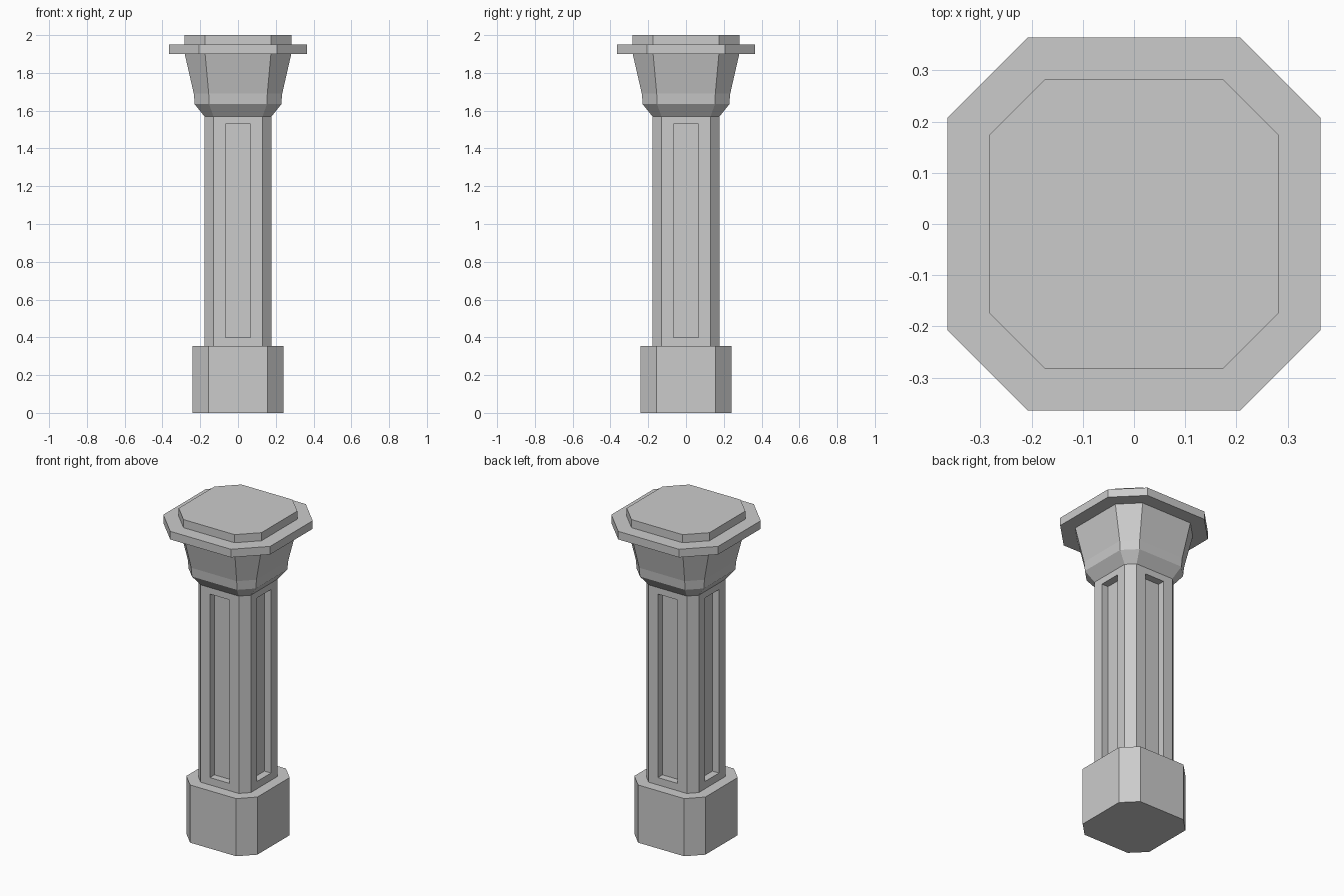
import bpy, bmesh

if "Cube" in bpy.data.objects:
    bpy.data.objects.remove(bpy.data.objects["Cube"])


def ring(half, flat, z):
    # chamfered square cross-section
    return [(flat, -half, z), (half, -flat, z), (half, flat, z), (flat, half, z),
            (-flat, half, z), (-half, flat, z), (-half, -flat, z), (-flat, -half, z)]


def loft(name, sections):
    bm = bmesh.new()
    rings = [[bm.verts.new(p) for p in ring(*s)] for s in sections]
    for a, b in zip(rings, rings[1:]):
        for i in range(8):
            j = (i + 1) % 8
            bm.faces.new((a[i], a[j], b[j], b[i]))
    bm.faces.new(rings[0][::-1])
    bm.faces.new(rings[-1])
    bm.normal_update()
    # recessed panels on the four broad sides of the shaft
    if name == "shaft":
        sides = [f for f in bm.faces if abs(f.normal.z) < 0.1
                 and max(abs(f.normal.x), abs(f.normal.y)) > 0.99]
        for f in sides:
            n = f.normal.copy()
            inner = bmesh.ops.extrude_discrete_faces(bm, faces=[f])["faces"][0]
            for v in inner.verts:
                z = 0.40 if v.co.z < 1 else 1.53
                if abs(n.x) > 0.5:
                    v.co.y = PANEL if v.co.y > 0 else -PANEL
                else:
                    v.co.x = PANEL if v.co.x > 0 else -PANEL
                v.co.z = z
            back = bmesh.ops.extrude_discrete_faces(bm, faces=[inner])["faces"][0]
            bmesh.ops.translate(bm, verts=back.verts, vec=n * -DEPTH)
    mesh = bpy.data.meshes.new(name)
    bm.to_mesh(mesh)
    bm.free()
    obj = bpy.data.objects.new(name, mesh)
    bpy.context.collection.objects.link(obj)
    return obj


PANEL, DEPTH = 0.067, 0.045

# stacked parts: (half width, half flat width, height)
loft("base", [(0.242, 0.157, 0), (0.242, 0.157, 0.355)])
loft("shaft", [(0.178, 0.13, 0.355), (0.178, 0.13, 1.57)])
loft("capital", [(0.178, 0.13, 1.57), (0.229, 0.153, 1.634),
                 (0.234, 0.155, 1.69), (0.282, 0.174, 1.90)])
loft("abacus", [(0.364, 0.207, 1.90), (0.364, 0.207, 1.95)])
loft("top_slab", [(0.282, 0.174, 1.95), (0.282, 0.174, 2.0)])
